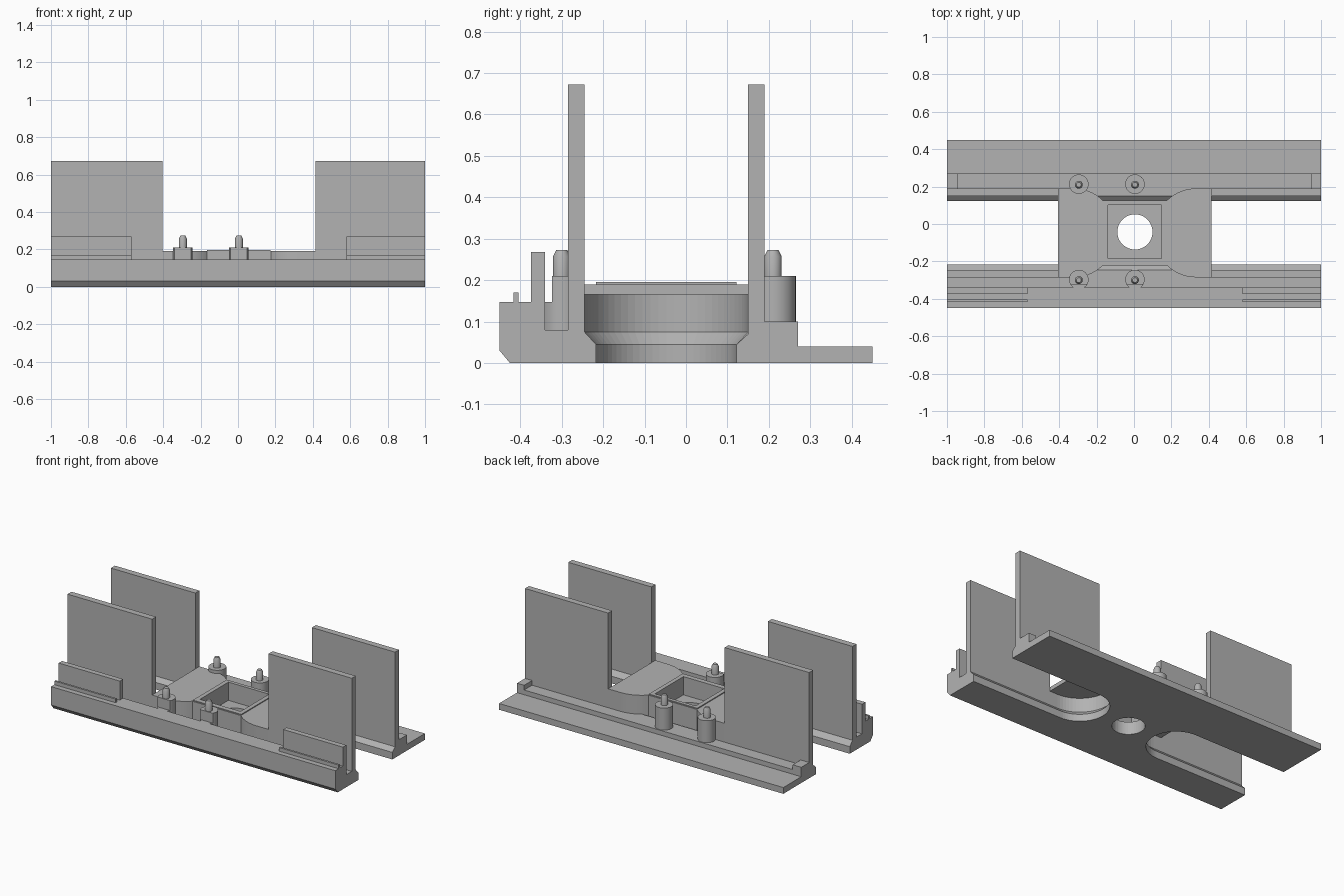
import bpy, bmesh, math
from mathutils import Matrix

cube = bpy.data.objects.get("Cube")
if cube:
    bpy.data.objects.remove(cube, do_unlink=True)

grey = bpy.data.materials.new("plain grey")
grey.use_nodes = True
colour = (0.45, 0.45, 0.45, 1)
grey.diffuse_color = colour
grey.node_tree.nodes["Principled BSDF"].inputs["Base Color"].default_value = colour

CX, CY = 0.005, -0.0475          # middle of the central deck
HALF_X, HALF_Y = 0.41, 0.2375    # deck half sizes
LEFT, RIGHT = CX - HALF_X, CX + HALF_X


def loft(name, rings):
    """Closed solid through equally long rings of points."""
    bm = bmesh.new()
    loops = [[bm.verts.new(p) for p in ring] for ring in rings]
    bm.faces.new(loops[0])
    bm.faces.new(loops[-1])
    for a, b in zip(loops, loops[1:]):
        for i in range(len(a)):
            j = (i + 1) % len(a)
            bm.faces.new((a[i], a[j], b[j], b[i]))
    bmesh.ops.recalc_face_normals(bm, faces=bm.faces)
    mesh = bpy.data.meshes.new(name)
    bm.to_mesh(mesh)
    bm.free()
    mesh.materials.append(grey)
    obj = bpy.data.objects.new(name, mesh)
    bpy.context.collection.objects.link(obj)
    return obj


def along_x(name, profile, x0, x1):
    return loft(name, [[(x, y, z) for y, z in profile] for x in (x0, x1)])


def along_z(name, outline, z0, z1):
    return loft(name, [[(x, y, z) for x, y in outline] for z in (z0, z1)])


def box(name, x0, x1, y0, y1, z0, z1):
    return along_z(name, [(x0, y0), (x1, y0), (x1, y1), (x0, y1)], z0, z1)


def turned(name, x, y, steps, sides=32):
    """Round part from (radius, height) steps."""
    angles = [2 * math.pi * i / sides for i in range(sides)]
    return loft(name, [[(x + r * math.cos(a), y + r * math.sin(a), z) for a in angles]
                       for r, z in steps])


def cut(obj, cutter):
    mod = obj.modifiers.new("cut", 'BOOLEAN')
    mod.operation = 'DIFFERENCE'
    mod.solver = 'EXACT'
    mod.object = cutter
    cutter.hide_render = True
    cutter.hide_viewport = True
    cutter.display_type = 'WIRE'


def smooth(obj):
    bpy.ops.object.select_all(action='DESELECT')
    obj.select_set(True)
    bpy.context.view_layer.objects.active = obj
    bpy.ops.object.shade_smooth_by_angle(angle=math.radians(30))


# Full-length rails
along_x("front_rail", [(-0.45, 0.03), (-0.425, 0), (-0.2175, 0), (-0.2175, 0.045),
                       (-0.245, 0.075), (-0.245, 0.08), (-0.34, 0.08),
                       (-0.34, 0.147), (-0.45, 0.147)], -1, 1)
along_x("back_rail", [(0.1225, 0), (0.45, 0), (0.45, 0.04), (0.27, 0.04), (0.27, 0.07),
                      (0.15, 0.07), (0.1225, 0.045)], -1, 1)

# Tall walls, lips, ribs and end stops on each side
for side, x0, x1, lip0, lip1, stop0, stop1 in (
        ("right", -1, LEFT, -1, -0.57, -1, -0.94),
        ("left", RIGHT, 1, 0.58, 1, 0.95, 1)):
    box("front_wall_" + side, x0, x1, -0.285, -0.245, 0.075, 0.672)
    box("back_wall_" + side, x0, x1, 0.15, 0.19, 0.065, 0.672)
    box("front_lip_" + side, lip0, lip1, -0.374, -0.34, 0.14, 0.268)
    box("front_rib_" + side, lip0, lip1, -0.417, -0.404, 0.14, 0.17)
    box("end_stop_" + side, stop0, stop1, 0.185, 0.27, 0.065, 0.1)

# Central deck with four rounded waists, as one quarter outline turned about
arc_x, arc_r, segments = 0.325, 0.217, 10
quarter = [(HALF_X, HALF_Y)]
for i in range(segments + 1):
    a = math.radians(90 + 45 * i / segments)
    quarter.append((arc_x + arc_r * math.cos(a), HALF_Y - arc_r + arc_r * math.sin(a)))
outline = (quarter + [(-x, y) for x, y in reversed(quarter)]
           + [(-x, -y) for x, y in quarter] + [(x, -y) for x, y in reversed(quarter)])
deck = along_z("central_deck", [(CX + x, CY + y) for x, y in outline], 0, 0.19)
rim = box("pocket_rim", CX - 0.17, CX + 0.17, CY - 0.17, CY + 0.17, 0.185, 0.196)

# Round-ended channels under the deck
for sign in (-1, 1):
    rings = []
    for r, z in ((0.17, -0.05), (0.17, 0.045), (0.1975, 0.075), (0.1975, 0.165)):
        ring = [(CX + sign * 0.6, CY - r, z)]
        for i in range(33):
            a = -math.pi / 2 - math.pi * i / 32
            ring.append((CX + sign * (0.355 + r * math.cos(a)), CY + r * math.sin(a), z))
        ring.append((CX + sign * 0.6, CY + r, z))
        rings.append(ring)
    cut(deck, loft("channel_cutter", rings))

# Square pocket and round through hole
pocket = box("pocket_cutter", CX - 0.143, CX + 0.143, CY - 0.138, CY + 0.148, 0.08, 0.3)
cut(deck, pocket)
cut(rim, pocket)
cut(deck, turned("hole_cutter", CX, -0.0425, [(0.094, -0.05), (0.094, 0.12)], 48))
smooth(deck)

# Pin bosses: the front pair is flattened above the rail
for x in (-0.295, 0.005):
    for place, y, z0 in (("front", -0.297, 0.075), ("back", 0.213, 0.065)):
        if place == "front":
            smooth(turned("front_boss_base", x, y, [(0.052, z0), (0.052, 0.147)]))
            z0 = 0.14
        boss = turned(place + "_boss", x, y, [(0.052, z0), (0.052, 0.21)])
        if place == "front":
            cut(boss, box("flat_cutter", x - 0.1, x + 0.1, -0.4, -0.324, 0.1, 0.3))
        smooth(boss)
        smooth(turned(place + "_pin", x, y - 0.003,
                      [(0.021, 0.2), (0.021, 0.257), (0.013, 0.273)], 24))
